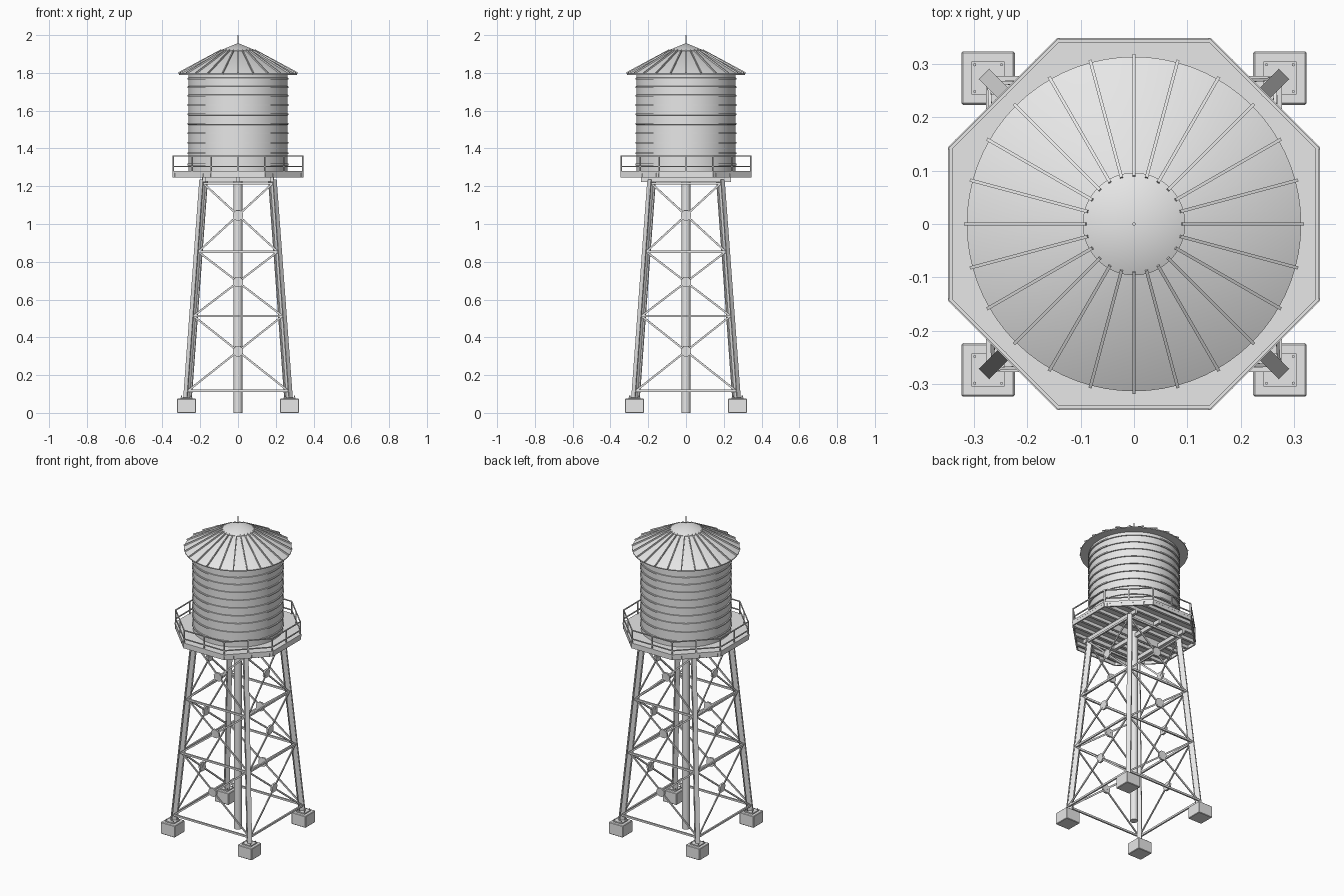
import bpy, bmesh, math
from mathutils import Vector, Matrix

cube = bpy.data.objects.get("Cube")
if cube:
    bpy.data.objects.remove(cube, do_unlink=True)

grey = bpy.data.materials.new("painted_grey_metal")
grey.use_nodes = True
grey.diffuse_color = (0.8, 0.8, 0.8, 1)
grey.node_tree.nodes["Principled BSDF"].inputs["Base Color"].default_value = (0.8, 0.8, 0.8, 1)


def finish(name, bm, smooth=False):
    bmesh.ops.recalc_face_normals(bm, faces=bm.faces)
    mesh = bpy.data.meshes.new(name)
    bm.to_mesh(mesh)
    bm.free()
    mesh.materials.append(grey)
    obj = bpy.data.objects.new(name, mesh)
    bpy.context.collection.objects.link(obj)
    if smooth:
        bpy.ops.object.select_all(action='DESELECT')
        obj.select_set(True)
        bpy.context.view_layer.objects.active = obj
        bpy.ops.object.shade_smooth_by_angle(angle=math.radians(35))
    return obj


def bar(bm, p, q, width, depth, side=(0, 0, 1)):
    """Rectangular bar from p to q; width is measured along side."""
    p, q = Vector(p), Vector(q)
    axis = (q - p).normalized()
    x = Vector(side)
    x = (x - axis * x.dot(axis)).normalized()
    y = axis.cross(x)
    m = Matrix((x * width, y * depth, q - p)).transposed().to_4x4()
    m.translation = (p + q) / 2
    bmesh.ops.create_cube(bm, size=1, matrix=m)


def rod(bm, p, q, radius, sides=8, turn=0):
    p, q = Vector(p), Vector(q)
    m = (q - p).to_track_quat('Z', 'Y').to_matrix().to_4x4()
    m.translation = (p + q) / 2
    bmesh.ops.create_cone(bm, cap_ends=True, segments=sides, radius1=radius, radius2=radius,
                          depth=(q - p).length, matrix=m @ Matrix.Rotation(turn, 4, 'Z'))


def lathe(bm, profile, steps=72):
    """Revolve a closed (radius, height) profile around the z axis."""
    verts = [bm.verts.new((r, 0, z)) for r, z in profile]
    edges = [bm.edges.new((verts[i], verts[(i + 1) % len(verts)])) for i in range(len(verts))]
    bmesh.ops.spin(bm, geom=verts + edges, cent=(0, 0, 0), axis=(0, 0, 1),
                   angle=math.tau, steps=steps)
    bmesh.ops.remove_doubles(bm, verts=bm.verts, dist=0.00005)


def leg_x(z):
    return 0.273 - 0.0737 * z


corners = [(1, 1), (-1, 1), (-1, -1), (1, -1)]

# Footings with anchor plates and bolts
footings, plates = bmesh.new(), bmesh.new()
for sx, sy in corners:
    c = Vector((sx * 0.273, sy * 0.273, 0))
    bar(footings, c, c + Vector((0, 0, 0.075)), 0.1, 0.1, (1, 0, 0))
    bar(plates, c + Vector((0, 0, 0.074)), c + Vector((0, 0, 0.082)), 0.062, 0.062, (1, 0, 0))
    for bx, by in corners:
        b = c + Vector((bx, by, 0)) * 0.025
        rod(plates, b + Vector((0, 0, 0.08)), b + Vector((0, 0, 0.091)), 0.003, 6)
bevel = finish("footings", footings).modifiers.new("soft_edges", 'BEVEL')
bevel.width = 0.003
finish("anchor_plates", plates)

# Tapering I-section legs, turned to face the centre
legs = bmesh.new()
for sx, sy in corners:
    out = Vector((sx, sy, 0)).normalized()
    side = Vector((-sy, sx, 0)).normalized()
    foot, top = [Vector((sx * leg_x(z), sy * leg_x(z), z)) for z in (0.08, 1.235)]
    for s in (-1, 1):
        bar(legs, foot + out * 0.016 * s, top + out * 0.016 * s, 0.027, 0.006, side)
    bar(legs, foot, top, 0.006, 0.03, side)
finish("legs", legs)

# Struts, cross braces and crossing plates on the four sides
struts, braces, gussets = bmesh.new(), bmesh.new(), bmesh.new()
levels = [0.117, 0.513, 0.853, 1.215]
for k in range(4):
    turn = Matrix.Rotation(k * math.pi / 2, 3, 'Z')

    def on_side(u, z, lift=0.008):
        return turn @ Vector((u * leg_x(z), -leg_x(z) - lift, z))

    normal = turn @ Vector((0, -1, -0.0737)).normalized()
    for z in levels:
        bar(struts, on_side(-1, z), on_side(1, z), 0.012, 0.010)
    for lo, hi in zip(levels, levels[1:]):
        for s in (-1, 1):
            lift = 0.004 + 0.003 * s
            bar(braces, on_side(-s, lo, lift), on_side(s, hi, lift), 0.006, 0.010, normal)
        a, b = leg_x(lo), leg_x(hi)
        c = on_side(0, lo + (hi - lo) * a / (a + b), 0.005)
        rod(gussets, c - normal * 0.006, c + normal * 0.006, 0.029, 8, math.pi / 8)
finish("side_struts", struts)
finish("cross_braces", braces)
finish("crossing_plates", gussets)

# Central riser pipe
pipe = bmesh.new()
rod(pipe, (0, 0, 0), (0, 0, 1.27), 0.023, 24)
finish("riser_pipe", pipe, True)

# Girders and joists below the deck
girders, joists = bmesh.new(), bmesh.new()
for x in (-0.18, 0, 0.18):
    bar(girders, (x, -0.237, 1.236), (x, 0.237, 1.236), 0.026, 0.018)
    bar(girders, (-0.19, x, 1.236), (0.19, x, 1.236), 0.024, 0.018)
for i in range(-4, 5):
    y = i * 0.075
    half = min(0.345, 0.485 - abs(y))
    bar(joists, (-half, y, 1.258), (half, y, 1.258), 0.022, 0.016)
finish("deck_girders", girders)
finish("deck_joists", joists)

# Eight-sided deck with fascia
deck, fascia, railing = bmesh.new(), bmesh.new(), bmesh.new()
corner_r = 0.348 / math.cos(math.pi / 8)
rod(deck, (0, 0, 1.267), (0, 0, 1.281), corner_r, 8, math.pi / 8)
finish("deck", deck)


def oct_point(i, radius, z):
    a = (i + 0.5) * math.pi / 4
    return Vector((radius * math.cos(a), radius * math.sin(a), z))


# Fascia boards, railing posts and rails
for i in range(8):
    bar(fascia, oct_point(i, corner_r - 0.005, 1.264), oct_point(i + 1, corner_r - 0.005, 1.264), 0.034, 0.008)
    a, b = oct_point(i, corner_r - 0.006, 1.28), oct_point(i + 1, corner_r - 0.006, 1.28)
    for post in (a, (a + b) / 2):
        bar(railing, post, post + Vector((0, 0, 0.082)), 0.007, 0.007, post)
    for h in (0.025, 0.08):
        up = Vector((0, 0, h))
        bar(railing, a + up, b + up, 0.006, 0.006)
finish("deck_fascia", fascia)
finish("railing", railing)

# Tank body and hoops
tank, hoops = bmesh.new(), bmesh.new()
lathe(tank, [(0, 1.28), (0.262, 1.28), (0.262, 1.80), (0, 1.80)])
finish("tank", tank, True)
for z in (1.77, 1.725, 1.68, 1.63, 1.58, 1.53, 1.48, 1.43, 1.375, 1.315):
    lathe(hoops, [(0.26, z - 0.005), (0.268, z - 0.004), (0.268, z + 0.004), (0.26, z + 0.005)])
finish("tank_hoops", hoops, True)

# Conical roof with standing seams
roof, seams = bmesh.new(), bmesh.new()
lathe(roof, [(0, 1.79), (0.313, 1.79), (0.313, 1.796), (0.08, 1.921), (0, 1.921)])
finish("roof", roof, True)
for i in range(24):
    a = i * math.tau / 24
    d = Vector((math.cos(a), math.sin(a), 0))
    side = Vector((-d.y, d.x, 0))
    bar(seams, d * 0.088 + Vector((0, 0, 1.919)), d * 0.315 + Vector((0, 0, 1.797)), 0.006, 0.012, side)
finish("roof_seams", seams)

# Roof cap and spike
cap, spike = bmesh.new(), bmesh.new()
lathe(cap, [(0, 1.915), (0.096, 1.915), (0.096, 1.918), (0, 1.958)])
finish("roof_cap", cap, True)
rod(spike, (0, 0, 1.94), (0, 0, 2.0), 0.003, 8)
finish("roof_spike", spike, True)
